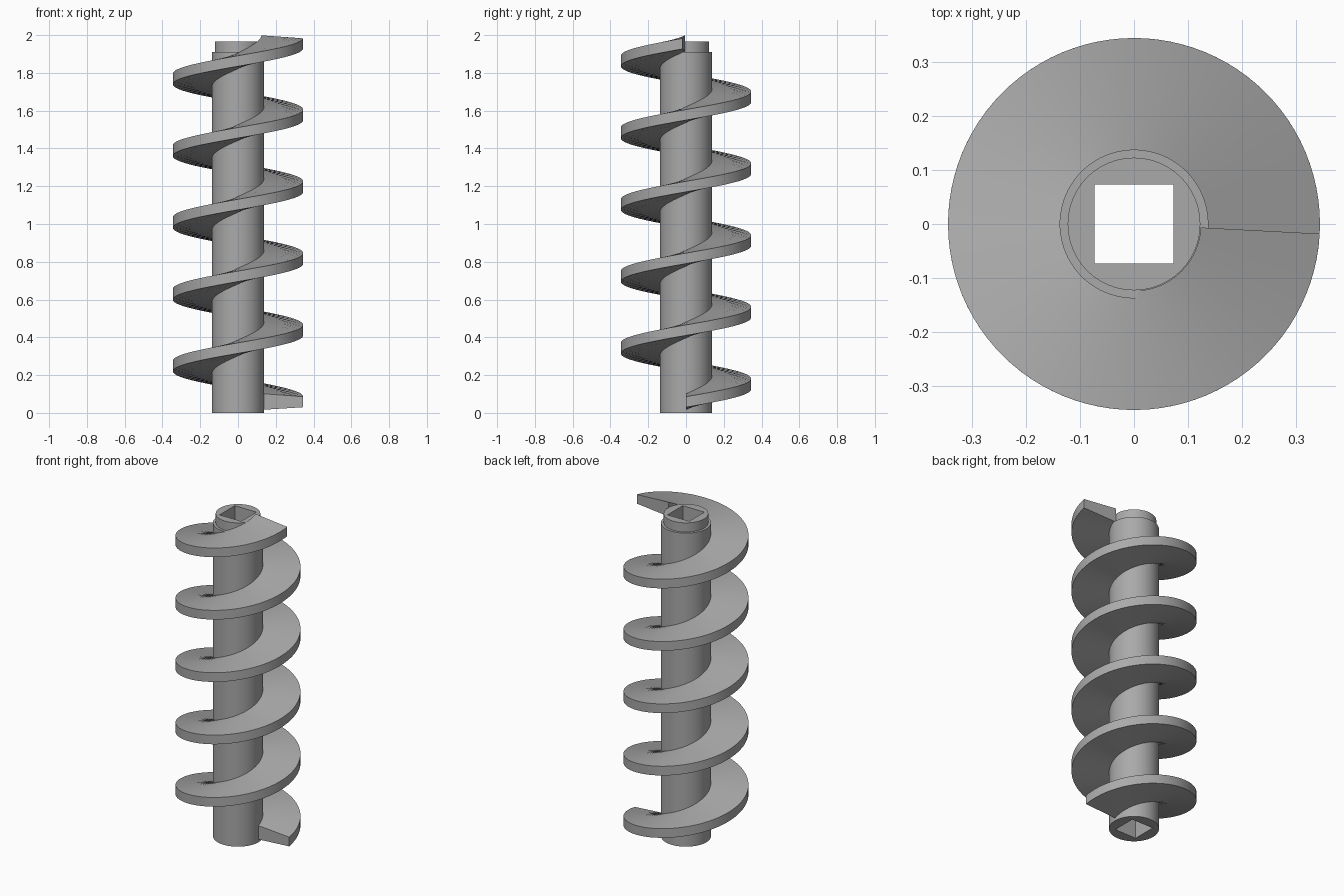
import bpy
import bmesh
from math import sin, cos, radians, pi

if "Cube" in bpy.data.objects:
    bpy.data.objects.remove(bpy.data.objects["Cube"])

SEGMENTS = 96       # steps per full turn
PITCH = 0.38        # rise of the screw blade per turn
BLADE_END = 1797    # degrees swept by the blade

steel = bpy.data.materials.new("grey steel")
steel.use_nodes = True
steel.diffuse_color = (0.4, 0.4, 0.4, 1)
steel.node_tree.nodes["Principled BSDF"].inputs["Base Color"].default_value = steel.diffuse_color


def sweep(name, sections, closed):
    """Skin a list of equal closed sections, joining end to start or capping."""
    bm = bmesh.new()
    rings = [[bm.verts.new(p) for p in section] for section in sections]
    pairs = list(zip(rings, rings[1:]))
    if closed:
        pairs.append((rings[-1], rings[0]))
    else:
        bm.faces.new(rings[0])
        bm.faces.new(rings[-1])
    for a, b in pairs:
        for i in range(len(a)):
            j = (i + 1) % len(a)
            bm.faces.new((a[i], a[j], b[j], b[i]))
    bmesh.ops.recalc_face_normals(bm, faces=bm.faces)
    mesh = bpy.data.meshes.new(name)
    bm.to_mesh(mesh)
    bm.free()
    mesh.materials.append(steel)
    obj = bpy.data.objects.new(name, mesh)
    bpy.context.collection.objects.link(obj)
    bpy.ops.object.select_all(action="DESELECT")
    obj.select_set(True)
    bpy.context.view_layer.objects.active = obj
    bpy.ops.object.shade_smooth_by_angle(angle=radians(30))
    return obj


def section_at(angle, profile, lift=0):
    return [(r * cos(angle), r * sin(angle), z + lift) for r, z in profile]


# Hollow shaft with a stepped neck and a square through-bore
shaft_sections = []
for k in range(SEGMENTS):
    a = 2 * pi * k / SEGMENTS
    bore = 0.073 / max(abs(cos(a)), abs(sin(a)))
    shaft_sections.append(section_at(a, [
        (bore, 0), (0.138, 0), (0.138, 1.91),
        (0.123, 1.91), (0.123, 1.966), (bore, 1.966)]))
sweep("shaft", shaft_sections, closed=True)

# Spiral blade, thicker at the root than at the rim
blade_profile = [(0.124, 0.016), (0.345, 0.03), (0.345, 0.086), (0.124, 0.102)]
steps = round(SEGMENTS * BLADE_END / 360)
blade_sections = []
for k in range(steps + 1):
    a = radians(BLADE_END) * k / steps
    blade_sections.append(section_at(a, blade_profile, PITCH * a / (2 * pi)))
sweep("spiral_blade", blade_sections, closed=False)
